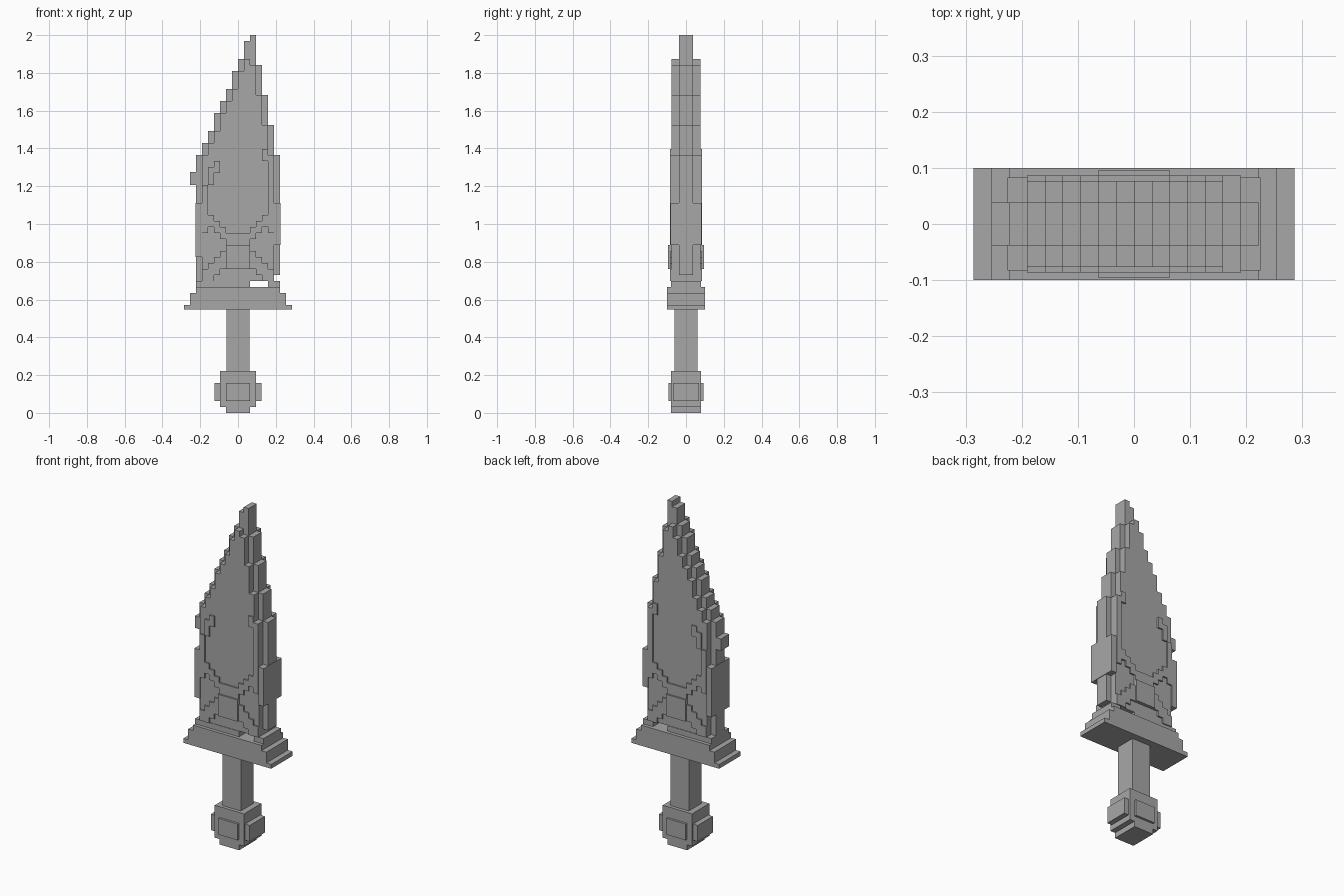
import bpy, bmesh

if "Cube" in bpy.data.objects:
    bpy.data.objects.remove(bpy.data.objects["Cube"])

U = 2 / 63  # one block of the stepped design

steel = bpy.data.materials.new("grey")
steel.diffuse_color = (0.39, 0.39, 0.39, 1)
steel.use_nodes = True
steel.node_tree.nodes["Principled BSDF"].inputs["Base Color"].default_value = steel.diffuse_color


def finish(name, bm):
    bmesh.ops.recalc_face_normals(bm, faces=bm.faces)
    mesh = bpy.data.meshes.new(name)
    bm.to_mesh(mesh)
    bm.free()
    mesh.materials.append(steel)
    ob = bpy.data.objects.new(name, mesh)
    bpy.context.collection.objects.link(ob)
    return ob


def thicken(name, bm, depth):
    """Extrude flat faces lying at y = -depth through to y = +depth."""
    ext = bmesh.ops.extrude_face_region(bm, geom=bm.faces[:], use_keep_orig=True)
    verts = [g for g in ext["geom"] if isinstance(g, bmesh.types.BMVert)]
    bmesh.ops.translate(bm, verts=verts, vec=(0, 2 * depth, 0))
    return finish(name, bm)


def stepped(name, rows, depth):
    """Solid from stacked rows (z0, z1, x0, x1) in blocks."""
    pts = []
    for z0, z1, x0, x1 in rows:
        pts += [(x1, z0), (x1, z1)]
    for z0, z1, x0, x1 in reversed(rows):
        pts += [(x0, z1), (x0, z0)]
    clean = [p for i, p in enumerate(pts) if p != pts[i - 1]]
    bm = bmesh.new()
    bm.faces.new([bm.verts.new((x * U, -depth, z * U)) for x, z in clean])
    bmesh.ops.dissolve_limit(bm, angle_limit=0.01, verts=bm.verts, edges=bm.edges)
    return thicken(name, bm, depth)


def block(name, z0, z1, x0, x1, depth):
    return stepped(name, [(z0, z1, x0, x1)], depth)


def relief(name, cells, depth):
    """Solid from a set of block cells (x, z)."""
    bm = bmesh.new()
    for x, z in cells:
        bm.faces.new([bm.verts.new(((x + a) * U, -depth, (z + b) * U))
                      for a, b in ((0, 0), (1, 0), (1, 1), (0, 1))])
    bmesh.ops.remove_doubles(bm, verts=bm.verts, dist=U / 10)
    return thicken(name, bm, depth)


# Blade outline: each column's outer edge and the height where it stops
LEFT = [(43, -7), (45, -6), (47, -5), (50, -4), (52, -3), (54, -2),
        (57, -1), (59, 0), (62, 1), (63, 2)]
RIGHT = [(43, 7), (48, 6), (53, 5), (58, 4), (63, 3)]


def edge(table, z):
    return next(x for top, x in table if z < top)


def blade_rows(top, inset):
    return [(z, z + 1, edge(LEFT, z) + inset, edge(RIGHT, z) - inset)
            for z in range(22, top)]


core = blade_rows(63, 0)
core[0] = (22, 23, -7, 6)
stepped("blade_edge", core, 0.038)
stepped("blade_body", blade_rows(59, 1), 0.077)
block("edge_chip", 38, 40.2, -8, -7, 0.038)

# Side bulges and the feet on the guard, leaving a small gap
block("left_bulge", 26, 35, -7.1, -6, 0.083)
block("right_bulge", 28, 35, 6, 7.1, 0.083)
block("left_foot", 21, 22, -7, 2, 0.08)
block("right_foot", 21, 22, 5, 7, 0.08)

# Raised frame: side rails, crossing arms and lower sill
frame = set()
for x in range(-6, 6):
    for z in range(22, 44):
        d = abs(x + 0.5)
        h = z + 0.5
        upper = 28 + 0.9 * max(d - 1, 0) <= h <= 29.6 + 0.9 * max(d - 0.7, 0) and h < 34
        lower = abs(h - (27.6 - 0.85 * d)) <= 1.3
        rail = (x == -6 and z < 38 and z >= 30) or (x == 5 and z >= 30 and z < 43)
        hook = (x == -5 and 38 <= z < 41) or (x == -4 and 40 <= z < 42)
        top_hook = x == 4 and 42 <= z < 44
        if upper or lower or rail or hook or top_hook:
            frame.add((x, z))
frame |= {(x, z) for x in (-6, 5) for z in (22, 23)}
relief("blade_frame", frame, 0.086)

# Centre plate where the arms cross
block("centre_plate", 24, 28, -2, 2, 0.096)

# Guard, grip and pommel
stepped("guard", [(17.2, 18, -9, 9), (18, 20, -8, 8), (20, 21, -7, 7)], 0.1)
block("grip", 7, 17.2, -1.9, 1.9, 0.06)
stepped("pommel", [(0, 1, -2, 2), (1, 7, -3, 3)], 0.08)
block("pommel_sides", 2, 5, -3.95, 3.95, 0.07)
block("pommel_plate", 2, 5, -2, 2, 0.093)
